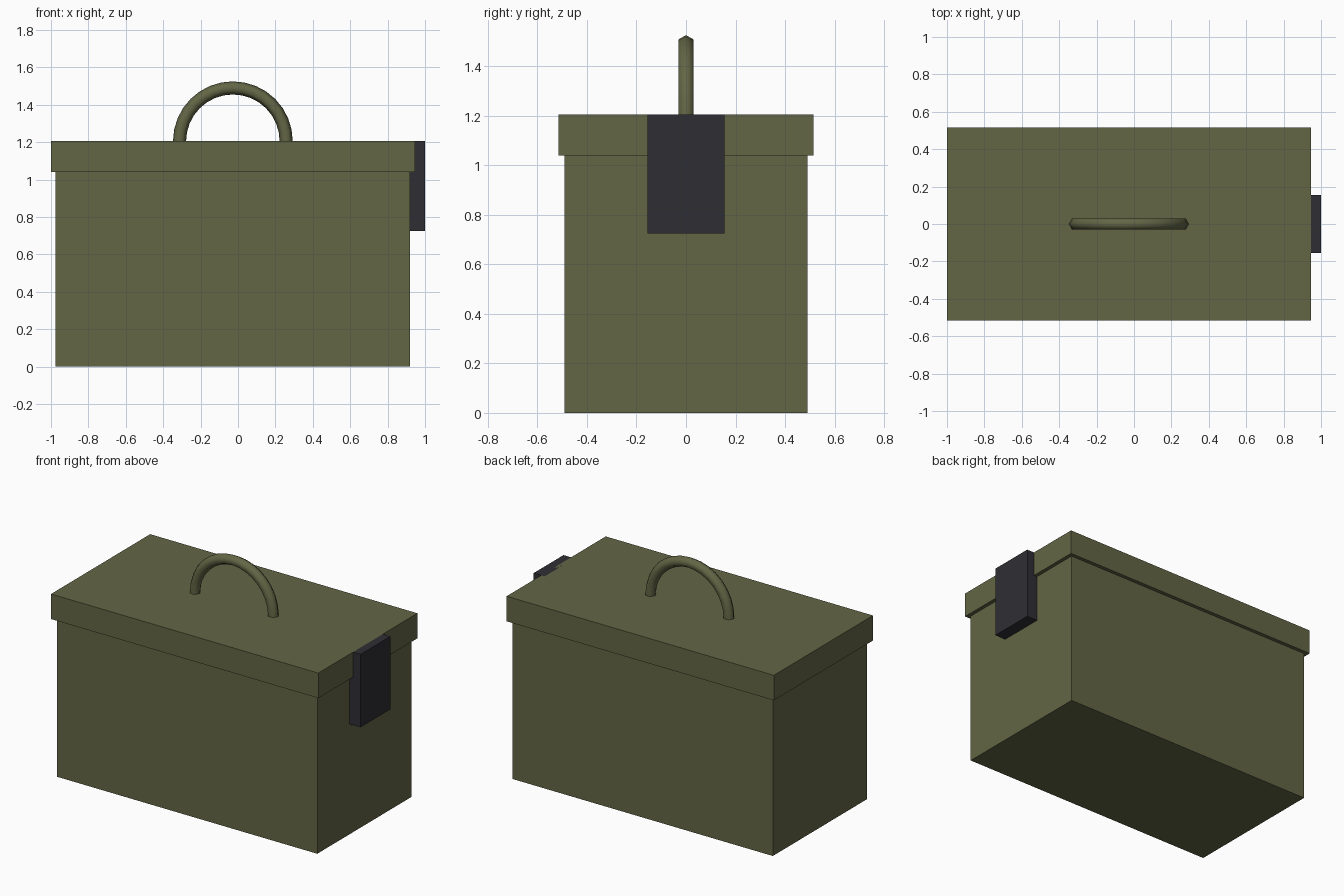
import bpy, bmesh
from math import pi, sin, cos

if "Cube" in bpy.data.objects:
    bpy.data.objects.remove(bpy.data.objects["Cube"])


def material(name, rgb):
    m = bpy.data.materials.new(name)
    m.diffuse_color = (*rgb, 1)
    m.use_nodes = True
    m.node_tree.nodes["Principled BSDF"].inputs["Base Color"].default_value = m.diffuse_color
    return m


olive = material("olive_paint", (0.125, 0.133, 0.06))
dark = material("dark_metal", (0.028, 0.027, 0.033))


def add_object(name, bm, mat):
    bmesh.ops.recalc_face_normals(bm, faces=bm.faces)
    mesh = bpy.data.meshes.new(name)
    bm.to_mesh(mesh)
    bm.free()
    mesh.materials.append(mat)
    ob = bpy.data.objects.new(name, mesh)
    bpy.context.collection.objects.link(ob)
    return ob


def box(name, lo, hi, mat):
    bm = bmesh.new()
    bmesh.ops.create_cube(bm, size=1)
    for v in bm.verts:
        v.co = [(a + b) / 2 + c * (b - a) for a, b, c in zip(lo, hi, v.co)]
    return add_object(name, bm, mat)


# Case body, overhanging lid and end latch
box("case_body", (-0.975, -0.49, 0), (0.92, 0.49, 1.04), olive)
box("lid", (-1.0, -0.515, 1.04), (0.945, 0.515, 1.205), olive)
box("latch", (0.92, -0.155, 0.725), (1.0, 0.155, 1.205), dark)

# Carry handle: half ring with a six-sided section
CX, CZ, RING, TUBE, SIDES, STEPS = -0.0275, 1.205, 0.285, 0.035, 6, 16
bm = bmesh.new()
rings = []
for i in range(STEPS + 1):
    a = pi * i / STEPS
    ring = []
    for j in range(SIDES):
        b = 2 * pi * j / SIDES
        r = RING + TUBE * cos(b)
        ring.append(bm.verts.new((CX + r * cos(a), TUBE * sin(b), CZ + r * sin(a))))
    rings.append(ring)
for r0, r1 in zip(rings, rings[1:]):
    for j in range(SIDES):
        k = (j + 1) % SIDES
        bm.faces.new((r0[j], r0[k], r1[k], r1[j]))
bm.faces.new(rings[0])
bm.faces.new(rings[-1])
handle = add_object("carry_handle", bm, olive)
bpy.context.view_layer.objects.active = handle
handle.select_set(True)
bpy.ops.object.shade_smooth_by_angle(angle=1.2)
